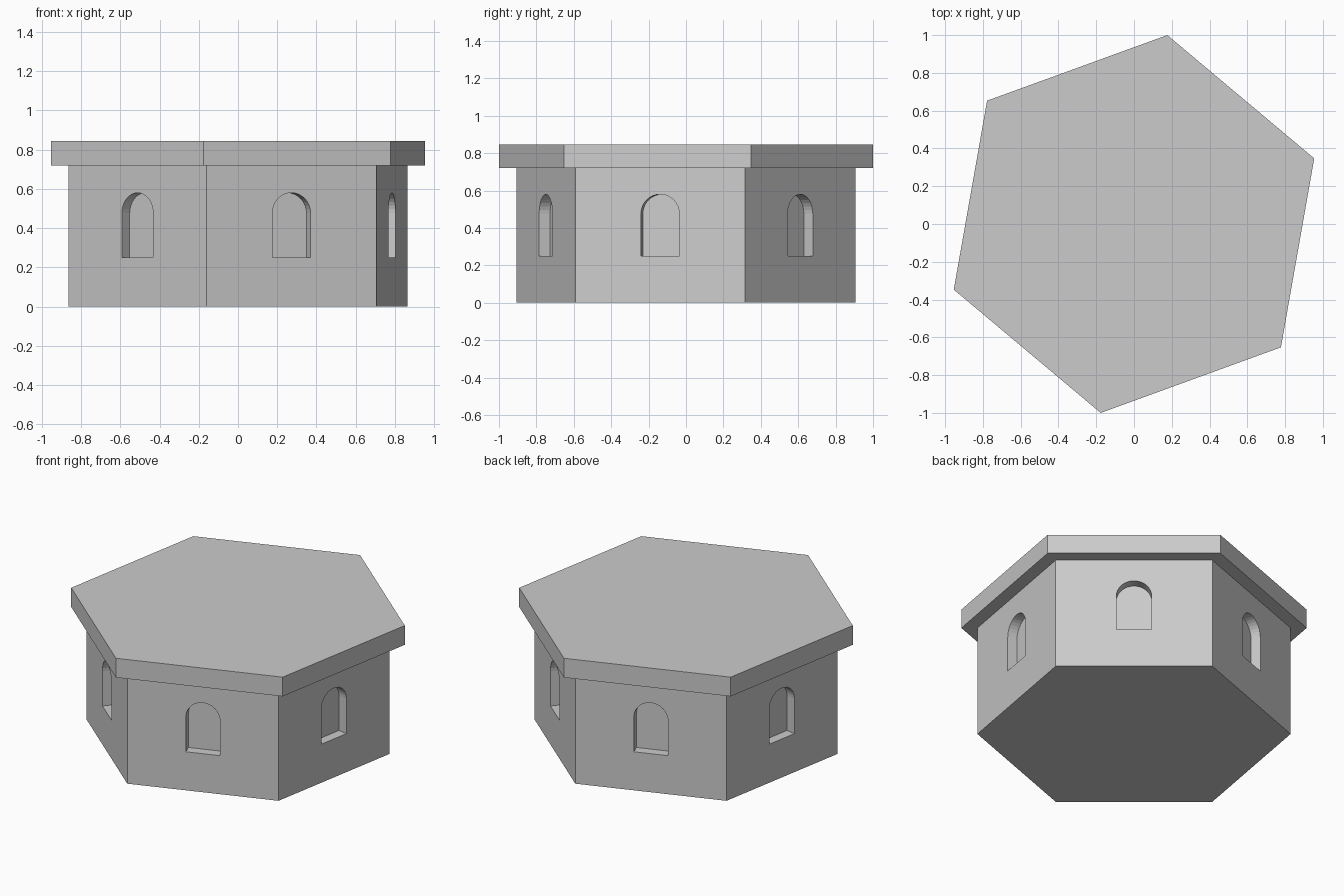
import bpy, bmesh, math
from mathutils import Matrix, Vector

SIDES = 6
TURN = math.radians(20)          # angle of the first corner
BODY_R, ROOF_R = 0.921, 1.0154
BODY_TOP, ROOF_TOP = 0.72, 0.845
WIN_R, WIN_SILL, WIN_SPRING, WIN_DEPTH = 0.104, 0.25, 0.476, 0.062
ARCH_STEPS = 16

if "Cube" in bpy.data.objects:
    bpy.data.objects.remove(bpy.data.objects["Cube"], do_unlink=True)

stone = bpy.data.materials.new("grey stone")
stone.use_nodes = True
colour = (0.6, 0.6, 0.6, 1)
stone.diffuse_color = colour
stone.node_tree.nodes["Principled BSDF"].inputs["Base Color"].default_value = colour


def extrude_outline(bm, points, offset):
    """Closed prism from an outline swept along an offset."""
    face = bm.faces.new([bm.verts.new(p) for p in points])
    swept = bmesh.ops.extrude_face_region(bm, geom=[face], use_keep_orig=True)
    moved = [v for v in swept["geom"] if isinstance(v, bmesh.types.BMVert)]
    bmesh.ops.translate(bm, verts=moved, vec=offset)


def make_object(name, bm):
    bmesh.ops.recalc_face_normals(bm, faces=bm.faces)
    mesh = bpy.data.meshes.new(name)
    bm.to_mesh(mesh)
    bm.free()
    mesh.materials.append(stone)
    obj = bpy.data.objects.new(name, mesh)
    bpy.context.collection.objects.link(obj)
    return obj


def hexagon_slab(name, radius, bottom, top):
    bm = bmesh.new()
    angles = [TURN + math.tau * i / SIDES for i in range(SIDES)]
    ring = [Vector((radius * math.cos(a), radius * math.sin(a), bottom)) for a in angles]
    extrude_outline(bm, ring, Vector((0, 0, top - bottom)))
    return make_object(name, bm)


# Walls and overhanging flat roof
walls = hexagon_slab("walls", BODY_R, 0, BODY_TOP)
roof = hexagon_slab("roof_slab", ROOF_R, BODY_TOP, ROOF_TOP)

# Arched window niches, one in the middle of each wall
apothem = BODY_R * math.cos(math.pi / SIDES)
inner = apothem - WIN_DEPTH
outline = [Vector((inner, -WIN_R, WIN_SILL)), Vector((inner, WIN_R, WIN_SILL))]
for i in range(ARCH_STEPS + 1):
    a = math.pi * i / ARCH_STEPS
    outline.append(Vector((inner, WIN_R * math.cos(a), WIN_SPRING + WIN_R * math.sin(a))))

bm = bmesh.new()
for i in range(SIDES):
    spin = Matrix.Rotation(TURN + math.tau * (i + 0.5) / SIDES, 3, "Z")
    extrude_outline(bm, [spin @ p for p in outline], spin @ Vector((2 * WIN_DEPTH, 0, 0)))
cutter = make_object("window_cutter", bm)
cutter.hide_render = True

cut = walls.modifiers.new("window niches", "BOOLEAN")
cut.operation = "DIFFERENCE"
cut.solver = "EXACT"
cut.object = cutter
bpy.context.view_layer.objects.active = walls
bpy.ops.object.modifier_apply(modifier=cut.name)
bpy.data.objects.remove(cutter, do_unlink=True)
